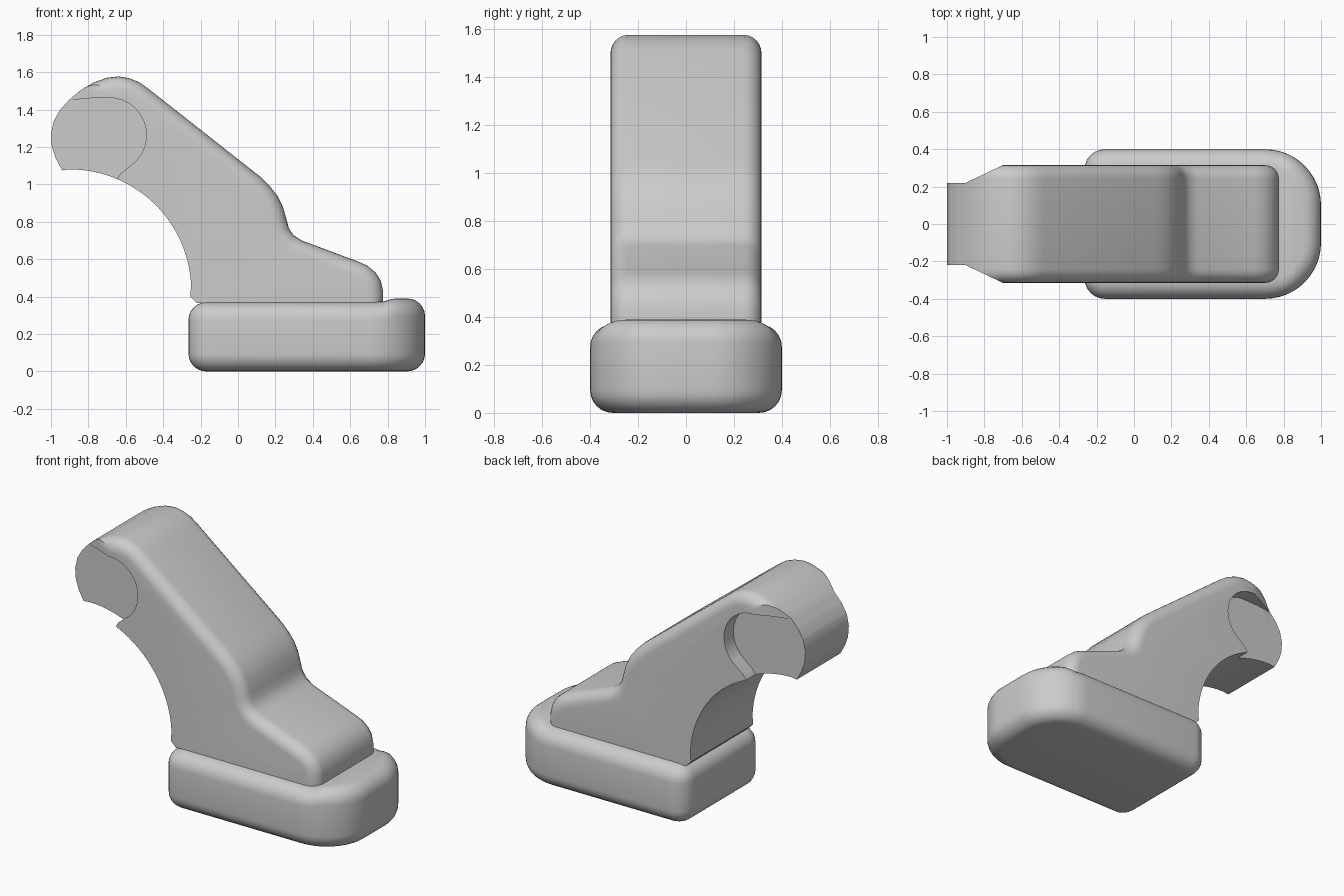
import bpy, bmesh
from math import sin, cos, radians
from mathutils import Vector

if "Cube" in bpy.data.objects:
    bpy.data.objects.remove(bpy.data.objects["Cube"])


def arc(cx, cy, r, a0, a1, n):
    return [(cx + r * cos(radians(a0 + (a1 - a0) * i / n)),
             cy + r * sin(radians(a0 + (a1 - a0) * i / n))) for i in range(n + 1)]


def prism(pts, lo, hi, axis):
    """Extrude a 2D outline along y (outline in xz) or z (outline in xy)."""
    bm = bmesh.new()
    rings = []
    for h in (lo, hi):
        rings.append([bm.verts.new((a, h, b) if axis == 'y' else (a, b, h)) for a, b in pts])
    n = len(pts)
    bm.faces.new(rings[0])
    bm.faces.new(rings[1][::-1])
    for i in range(n):
        j = (i + 1) % n
        bm.faces.new((rings[0][i], rings[1][i], rings[1][j], rings[0][j]))
    bmesh.ops.recalc_face_normals(bm, faces=bm.faces[:])
    return bm, rings


def round_edges(bm, edges, r):
    bmesh.ops.bevel(bm, geom=edges, offset=r, offset_type='OFFSET', segments=6,
                    profile=0.5, affect='EDGES', clamp_overlap=False)


def finish(bm, name):
    me = bpy.data.meshes.new(name)
    bm.to_mesh(me)
    bm.free()
    ob = bpy.data.objects.new(name, me)
    bpy.context.collection.objects.link(ob)
    return ob


def activate(ob):
    bpy.ops.object.select_all(action='DESELECT')
    ob.select_set(True)
    bpy.context.view_layer.objects.active = ob


def cut(ob, cutter):
    m = ob.modifiers.new("cut", 'BOOLEAN')
    m.operation, m.solver, m.object = 'DIFFERENCE', 'EXACT', cutter
    activate(ob)
    bpy.ops.object.modifier_apply(modifier=m.name)
    bpy.data.objects.remove(cutter)


# foot: rounded slab with a wide round toe and a slightly raised rim
plan = (arc(0.70, 0.10, 0.30, 0, 90, 12) + arc(-0.155, 0.29, 0.11, 90, 180, 6)
        + arc(-0.155, -0.29, 0.11, 180, 270, 6) + arc(0.70, -0.10, 0.30, 270, 360, 12))
bm, rings = prism(plan, 0, 0.37, 'z')
round_edges(bm, [e for e in bm.edges if abs(e.verts[0].co.z - e.verts[1].co.z) < 1e-5], 0.095)
for x in (0.78, 0.80, 0.83, 0.86):
    bmesh.ops.bisect_plane(bm, geom=bm.verts[:] + bm.edges[:] + bm.faces[:],
                           plane_co=Vector((x, 0, 0)), plane_no=Vector((1, 0, 0)))
for v in bm.verts:
    if v.co.z > 0.2:
        t = min(max((v.co.x - 0.77) / 0.09, 0), 1)
        v.co.z += 0.02 * t * (2 - t)
foot = finish(bm, "foot")

# leg: side profile, hollow curve at the back, rounded outer rim
outer = [(-0.94, 1.075), (-0.975, 1.14), (-0.995, 1.2), (-1.0, 1.27), (-0.985, 1.34),
         (-0.95, 1.4), (-0.9, 1.455), (-0.84, 1.505), (-0.77, 1.545), (-0.70, 1.57),
         (-0.64, 1.577), (-0.585, 1.568), (-0.53, 1.547), (-0.48, 1.512), (0.12, 1.04),
         (0.17, 0.99), (0.21, 0.94), (0.24, 0.88), (0.26, 0.81), (0.272, 0.765),
         (0.295, 0.73), (0.34, 0.70), (0.64, 0.588), (0.69, 0.566), (0.735, 0.53),
         (0.763, 0.485), (0.775, 0.43), (0.775, 0.365)]
hollow = [(-0.22, 0.365), (-0.255, 0.40)] + arc(-0.90, 0.43, 0.65, 3, 90, 24)
bm, rings = prism(outer + hollow, -0.315, 0.315, 'y')
rim = [bm.edges.get((ring[i], ring[i + 1])) for ring in rings for i in range(7, len(outer) - 1)]
round_edges(bm, rim, 0.075)
leg = finish(bm, "leg")

# hip socket recesses and tapered shoulders on both sides
socket = ([(-1.2, 1.45), (-0.9, 1.45), (-0.8, 1.46)] + arc(-0.69, 1.263, 0.2, 90, -45, 20)
          + [(-0.625, 1.06), (-0.645, 1.03), (-0.645, 0.9), (-1.2, 0.9)])
for s in (1, -1):
    lo, hi = sorted((s * 0.22, s * 0.5))
    cut(leg, finish(prism(socket, lo, hi, 'y')[0], "socket_cutter"))
    wedge = [(-0.66, s * 0.334), (-0.90, s * 0.22), (-1.2, s * 0.22), (-1.2, s * 0.5), (-0.66, s * 0.5)]
    cut(leg, finish(prism(wedge, 1.35, 1.8, 'z')[0], "shoulder_cutter"))

for ob in (foot, leg):
    activate(ob)
    bpy.ops.object.shade_smooth_by_angle(angle=radians(30))
